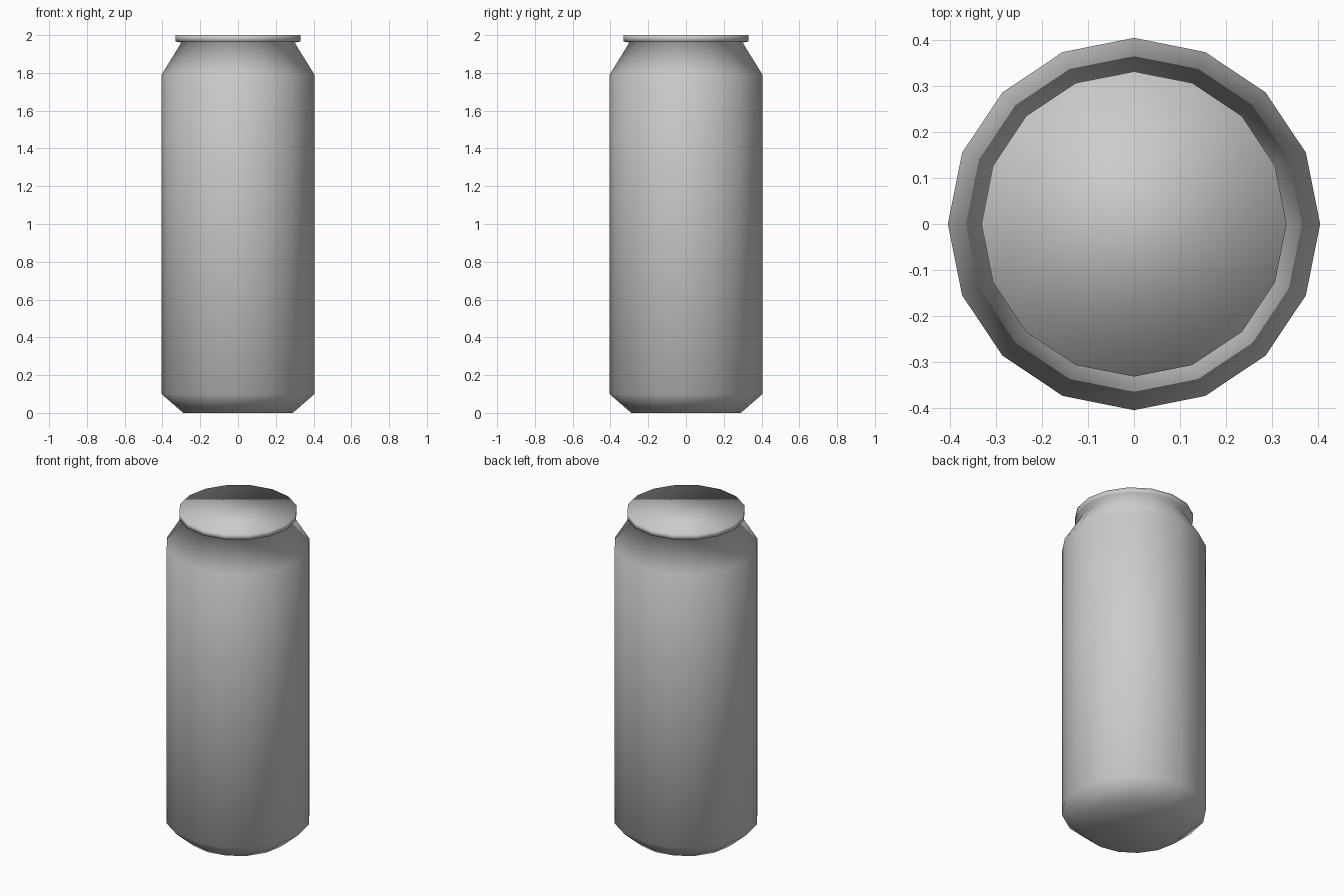
import bpy, bmesh, math

if "Cube" in bpy.data.objects:
    bpy.data.objects.remove(bpy.data.objects["Cube"])

SIDES = 16


def lathe(name, profile):
    """Spin a (radius, z) profile into a closed, smooth-shaded 16-sided solid."""
    bm = bmesh.new()
    rings = []
    for r, z in profile:
        rings.append([bm.verts.new((r * math.cos(2 * math.pi * i / SIDES),
                                    r * math.sin(2 * math.pi * i / SIDES), z))
                      for i in range(SIDES)])
    for low, high in zip(rings, rings[1:]):
        for i in range(SIDES):
            j = (i + 1) % SIDES
            bm.faces.new((low[i], low[j], high[j], high[i]))
    # flat base and lid
    bm.faces.new(rings[0][::-1])
    bm.faces.new(rings[-1])
    for f in bm.faces:
        f.smooth = True
    mesh = bpy.data.meshes.new(name)
    bm.to_mesh(mesh)
    bm.free()
    obj = bpy.data.objects.new(name, mesh)
    bpy.context.collection.objects.link(obj)
    return obj


# base, chamfer, straight wall, tapered shoulder, neck and flared rim
lathe("drink_can", [(0.29, 0.0), (0.405, 0.10), (0.405, 1.79),
                    (0.30, 1.96), (0.332, 1.967), (0.332, 2.0)])
